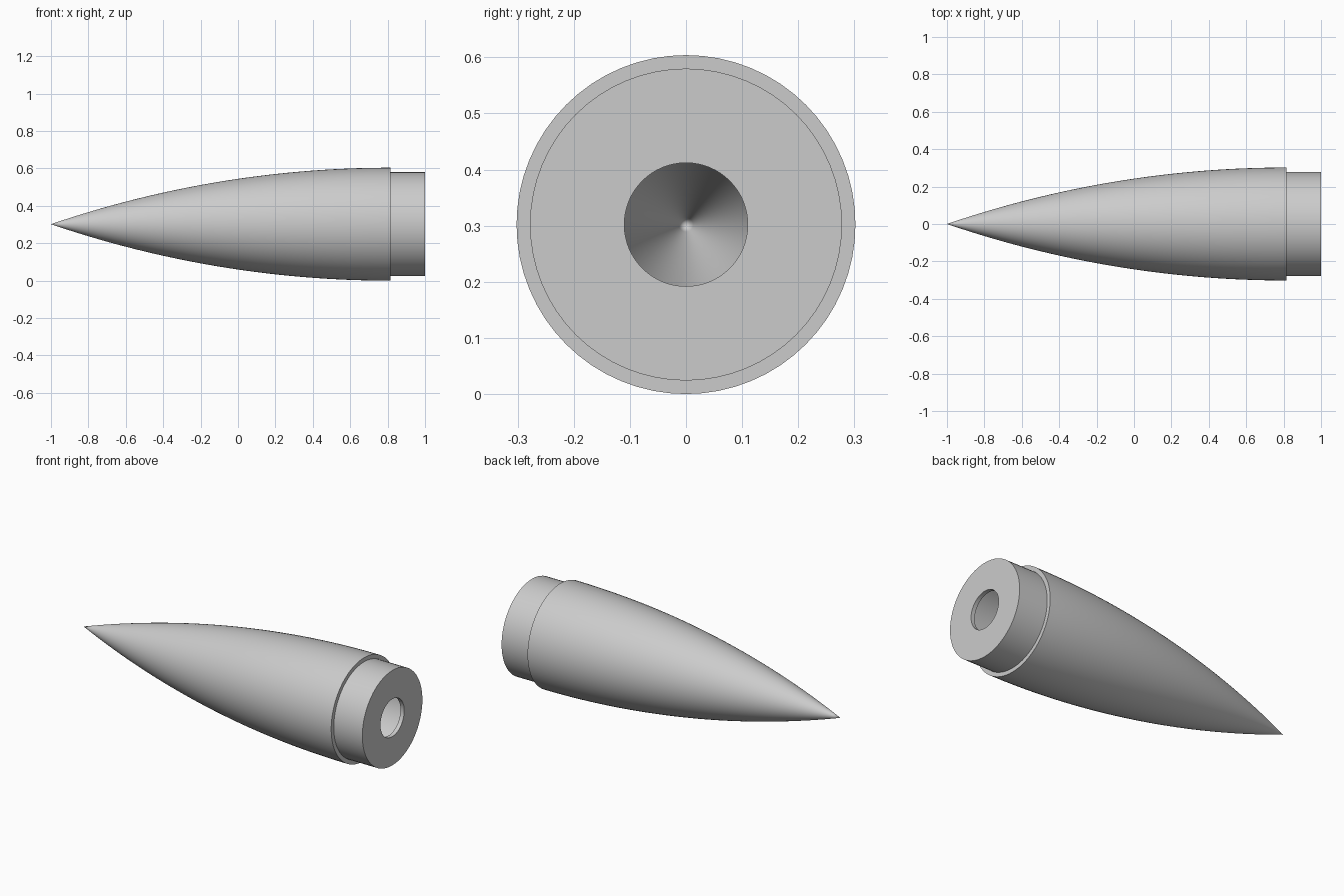
import bpy, bmesh, math
from mathutils import Vector

cube = bpy.data.objects.get("Cube")
if cube:
    bpy.data.objects.remove(cube, do_unlink=True)

RADIUS, TIP, SEAM, END = 0.302, -1.0, 0.815, 1.0
WALL = 0.024
HOLE = 0.11
SIDES = 64
LENGTH = SEAM - TIP
ARC = (RADIUS ** 2 + LENGTH ** 2) / (2 * RADIUS)


def ogive(inset, steps=40):
    """Points (x, radius) of a tangent ogive, from its tip to the seam."""
    arc, drop = ARC - inset, ARC - RADIUS
    reach = math.sqrt(arc ** 2 - drop ** 2)
    points = []
    for i in range(steps + 1):
        t = reach * (1 - i / steps)
        points.append((SEAM - t, max(0, math.sqrt(arc ** 2 - t ** 2) - drop)))
    return points


def lathe(name, profile, material):
    """Spin a profile around the x axis."""
    bm = bmesh.new()
    verts = [bm.verts.new((x, 0, r)) for x, r in profile]
    edges = [bm.edges.new(pair) for pair in zip(verts, verts[1:])]
    bmesh.ops.spin(bm, geom=verts + edges, cent=Vector(), axis=(1, 0, 0),
                   angle=math.tau, steps=SIDES, use_duplicate=False)
    bmesh.ops.remove_doubles(bm, verts=bm.verts, dist=1e-4)
    bmesh.ops.dissolve_degenerate(bm, edges=bm.edges, dist=1e-5)
    bmesh.ops.recalc_face_normals(bm, faces=bm.faces)
    mesh = bpy.data.meshes.new(name)
    bm.to_mesh(mesh)
    bm.free()
    mesh.materials.append(material)
    obj = bpy.data.objects.new(name, mesh)
    bpy.context.collection.objects.link(obj)
    obj.location.z = RADIUS
    bpy.ops.object.select_all(action='DESELECT')
    obj.select_set(True)
    bpy.context.view_layer.objects.active = obj
    bpy.ops.object.shade_smooth_by_angle(angle=math.radians(30))
    return obj


grey = bpy.data.materials.new("light_grey")
grey.use_nodes = True
grey.diffuse_color = (0.6, 0.6, 0.6, 1)
grey.node_tree.nodes["Principled BSDF"].inputs["Base Color"].default_value = (0.6, 0.6, 0.6, 1)

# Outer shell, stepped shoulder and base plate with a round hole
outside = ogive(0) + [(SEAM, RADIUS - WALL), (END, RADIUS - WALL), (END, HOLE)]
# Hollow interior, from the inner side of the base plate back to the tip
inside = [(END - WALL, HOLE), (END - WALL, RADIUS - 2 * WALL)] + ogive(2 * WALL)[::-1]
lathe("nose_cone", outside + inside, grey)
